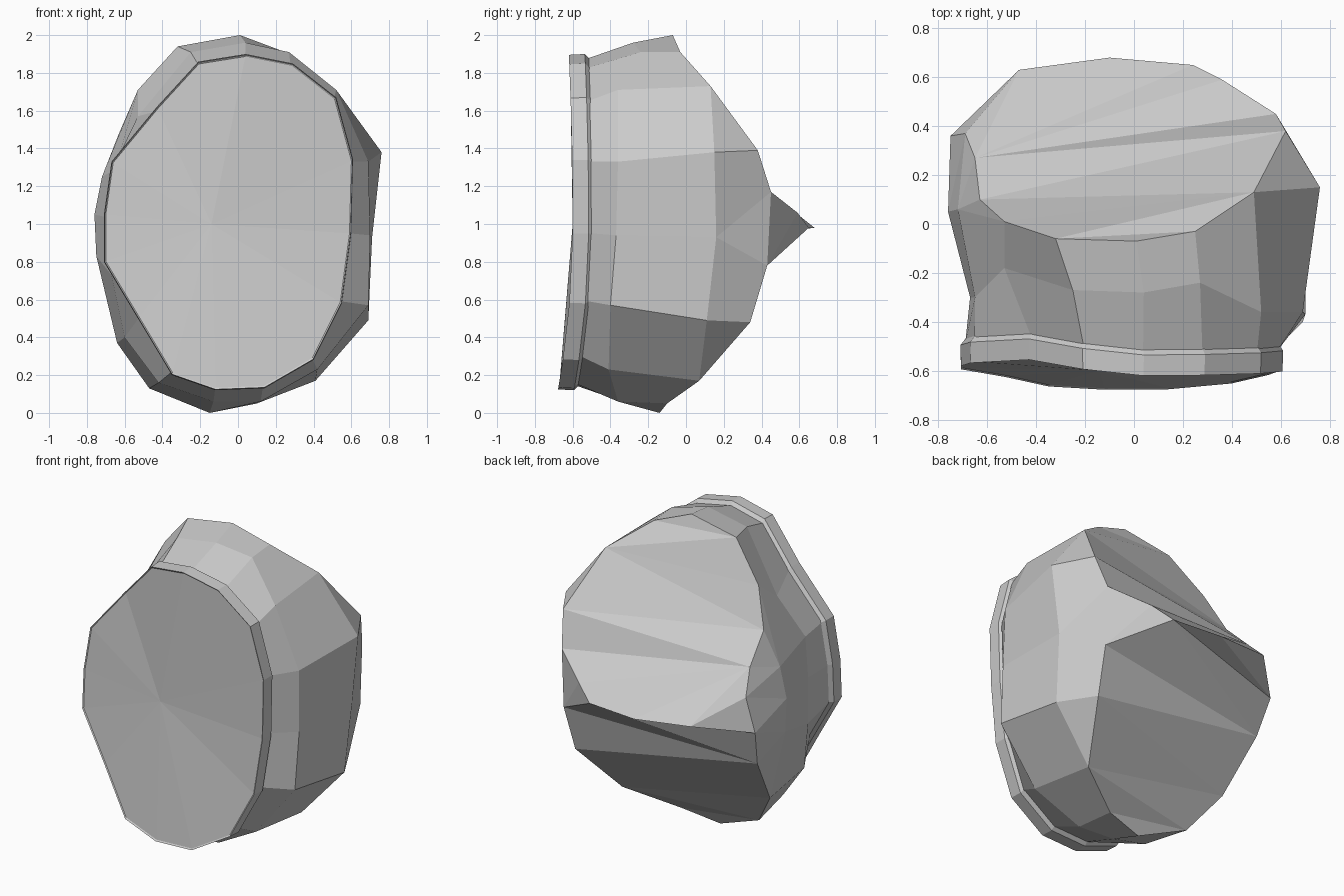
import bpy, bmesh
from mathutils import Vector as V

if "Cube" in bpy.data.objects:
    bpy.data.objects.remove(bpy.data.objects["Cube"])

N = 16
MID_C = V((-0.05, 0, 1.0))

# Front lid outline (x, z), clockwise from the top
LID = [(0.04, 1.90), (0.29, 1.85), (0.52, 1.67), (0.61, 1.34),
       (0.60, 0.95), (0.55, 0.58), (0.40, 0.28), (0.14, 0.13),
       (-0.12, 0.12), (-0.35, 0.20), (-0.53, 0.50), (-0.71, 0.80),
       (-0.71, 1.05), (-0.67, 1.33), (-0.43, 1.62), (-0.21, 1.86)]
# The upper left of the lid is pushed back a little
PUSH = {11: 0.01, 12: 0.02, 13: 0.035, 14: 0.055, 15: 0.025}

# Shoulder ring behind the lid
SHOULDER = [(0.04, -0.28, 1.96), (0.27, -0.24, 1.91), (0.52, -0.36, 1.71), (0.69, -0.36, 1.33),
            (0.70, -0.37, 0.94), (0.69, -0.40, 0.57), (0.42, -0.41, 0.23), (0.12, -0.36, 0.06),
            (-0.13, -0.34, 0.06), (-0.42, -0.40, 0.16), (-0.60, -0.36, 0.40), (-0.67, -0.30, 0.73),
            (-0.67, -0.30, 1.03), (-0.65, -0.30, 1.29), (-0.53, -0.18, 1.57), (-0.25, -0.27, 1.91)]

# Widest ring
WIDE = [(0.01, -0.07, 2.00), (0.25, -0.03, 1.91), (0.49, 0.13, 1.73), (0.76, 0.15, 1.38),
        (0.71, 0.16, 0.93), (0.69, 0.11, 0.49), (0.41, 0.07, 0.17), (0.10, -0.10, 0.05),
        (-0.15, -0.14, 0.00), (-0.47, -0.08, 0.13), (-0.64, 0.05, 0.37), (-0.75, 0.05, 0.83),
        (-0.76, 0.05, 1.05), (-0.72, 0.06, 1.25), (-0.53, 0.01, 1.71), (-0.32, -0.06, 1.94)]


def lid_ring(scale, depth):
    """Lid outline scaled about its middle, on the curved front surface."""
    out = []
    for i, (x, z) in enumerate(LID):
        bow = (0.10 if z < 1 else 0.025) * (1 - z) ** 2
        p = V((x, -0.60 - bow + depth + PUSH.get(i, 0), z))
        c = V((MID_C.x, p.y, MID_C.z))
        out.append(c + (p - c) * scale)
    return out


def add(bm, pts):
    return [bm.verts.new(p) for p in pts]


def bridge(bm, a, b):
    for i in range(N):
        j = (i + 1) % N
        bm.faces.new((a[i], a[j], b[j], b[i]))


def finish(bm, name):
    bmesh.ops.recalc_face_normals(bm, faces=bm.faces)
    me = bpy.data.meshes.new(name)
    bm.to_mesh(me)
    bm.free()
    bpy.context.collection.objects.link(bpy.data.objects.new(name, me))


# Front lid: fan face, small lip and rim
bm = bmesh.new()
rings = [add(bm, lid_ring(s, d)) for s, d in
         ((0.985, 0.006), (0.995, 0.0), (1.0, 0.085), (0.97, 0.11))]
for a, b in zip(rings, rings[1:]):
    bridge(bm, a, b)
hub = bm.verts.new((-0.14, -0.60, 1.0))
for i in range(N):
    bm.faces.new((hub, rings[0][i], rings[0][(i + 1) % N]))
finish(bm, "front_lid")

# Sack body: neck, shoulder and widest ring
bm = bmesh.new()
neck = add(bm, lid_ring(0.97, 0.09))
shoulder = add(bm, SHOULDER)
w = add(bm, WIDE)
bridge(bm, neck, shoulder)
bridge(bm, shoulder, w)

# Back corners on both sides and the pinched ridge between them
r_up, r_top, r_bot, r_low = add(bm, [(0.62, 0.38, 1.39), (0.58, 0.45, 1.17),
                                     (0.58, 0.43, 0.78), (0.56, 0.34, 0.48)])
l_up, l_dip, l_top, l_bot, l_low = add(bm, [
    (-0.63, 0.10, 1.48), (-0.65, 0.27, 1.31), (-0.69, 0.37, 1.16),
    (-0.75, 0.36, 0.94), (-0.71, 0.28, 0.70)])
peak = bm.verts.new((0.36, 0.59, 1.06))
ridge = add(bm, [(0.24, 0.65, 0.98), (-0.10, 0.68, 0.98), (-0.47, 0.63, 1.01)])

faces = [
    # right flank
    (w[2], w[3], r_up), (w[3], w[4], r_top, r_up), (w[4], r_bot, r_top),
    (w[4], w[5], r_low, r_bot), (w[5], w[6], r_low),
    (r_top, r_bot, peak), (peak, r_bot, ridge[0]),
    # left flank
    (w[14], l_up, w[13]), (l_up, l_dip, w[13]), (l_dip, l_top, w[13]),
    (w[13], l_top, w[12]), (w[12], l_top, l_bot), (w[12], l_bot, w[11]),
    (w[11], l_bot, l_low), (w[11], l_low, w[10]), (l_top, ridge[2], l_bot),
    # upper back strips
    (w[0], w[1], w[15]), (w[15], w[1], w[2]), (w[15], w[2], w[14]),
    (w[14], w[2], l_up), (l_up, w[2], r_up), (l_up, r_up, l_dip),
    (l_dip, r_up, r_top), (l_dip, r_top, peak), (l_dip, peak, ridge[0]),
    (l_dip, ridge[0], ridge[1]), (l_dip, ridge[1], ridge[2]), (l_dip, ridge[2], l_top),
    # lower back strips
    (w[8], w[9], w[7]), (w[9], w[6], w[7]), (w[9], w[10], w[6]),
    (w[10], r_low, w[6]), (w[10], l_low, r_low), (l_low, r_bot, r_low),
    (l_low, ridge[0], r_bot), (l_low, l_bot, ridge[0]),
    (l_bot, ridge[1], ridge[0]), (l_bot, ridge[2], ridge[1]),
]
for f in faces:
    bm.faces.new(f)
finish(bm, "sack_body")
